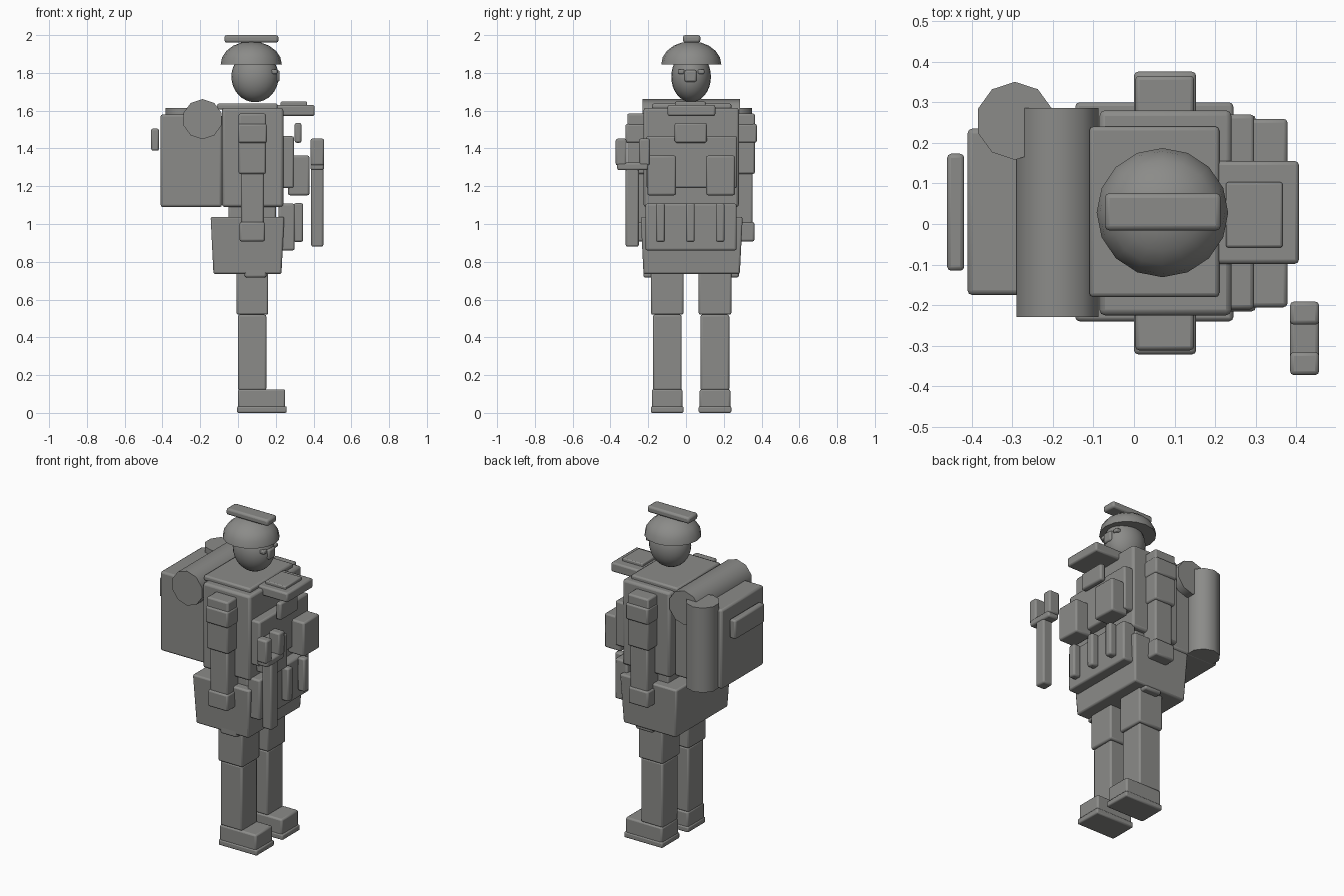
import bpy, bmesh, math

if "Cube" in bpy.data.objects:
    bpy.data.objects.remove(bpy.data.objects["Cube"])

GREY = bpy.data.materials.new("plain grey")
GREY.diffuse_color = (0.26, 0.26, 0.25, 1)
GREY.use_nodes = True
GREY.node_tree.nodes["Principled BSDF"].inputs["Base Color"].default_value = GREY.diffuse_color
CY = 0.027  # y of the figure's plane of symmetry


def finish(name, bm, bevel=0.0, angle=40):
    me = bpy.data.meshes.new(name)
    bmesh.ops.recalc_face_normals(bm, faces=bm.faces)
    bm.to_mesh(me)
    bm.free()
    ob = bpy.data.objects.new(name, me)
    bpy.context.collection.objects.link(ob)
    me.materials.append(GREY)
    if bevel:
        mod = ob.modifiers.new("soft edges", 'BEVEL')
        mod.width, mod.segments = bevel, 2
    bpy.ops.object.select_all(action='DESELECT')
    ob.select_set(True)
    bpy.context.view_layer.objects.active = ob
    bpy.ops.object.shade_smooth_by_angle(angle=math.radians(angle))
    return ob


def box(name, x, y, z, bevel=0.01, taper=0.0):
    """Box from (min, max) ranges; taper pulls the bottom edges inwards."""
    bm = bmesh.new()
    bmesh.ops.create_cube(bm, size=1)
    for v in bm.verts:
        s = [1 if c > 0 else 0 for c in v.co]
        v.co = (x[s[0]], y[s[1]], z[s[2]])
        if not s[2]:
            v.co.x += taper * (1 - 2 * s[0])
            v.co.y += taper * (1 - 2 * s[1])
    return finish(name, bm, bevel)


def pair(name, x, inner, outer, z, bevel=0.01):
    """Two mirrored boxes, given by their distance from the symmetry plane."""
    box("left_" + name, x, (CY + inner, CY + outer), z, bevel)
    box("right_" + name, x, (CY - outer, CY - inner), z, bevel)


def roll(name, centre, r, length, axis, sides=10):
    bm = bmesh.new()
    bmesh.ops.create_cone(bm, cap_ends=True, segments=sides,
                          radius1=r, radius2=r, depth=length)
    ob = finish(name, bm)
    ob.location = centre
    if axis == 'Y':
        ob.rotation_euler.x = math.pi / 2
    return ob


def ellipsoid(name, centre, radii, u, v, half=False):
    bm = bmesh.new()
    bmesh.ops.create_uvsphere(bm, u_segments=u, v_segments=v, radius=1)
    if half:
        geom = bm.verts[:] + bm.edges[:] + bm.faces[:]
        cut = bmesh.ops.bisect_plane(bm, geom=geom, plane_co=(0, 0, 0),
                                     plane_no=(0, 0, 1), clear_inner=True)
        rim = [e for e in cut['geom_cut'] if isinstance(e, bmesh.types.BMEdge)]
        bmesh.ops.contextual_create(bm, geom=rim)
    bmesh.ops.scale(bm, vec=radii, verts=bm.verts)
    ob = finish(name, bm)
    ob.location = centre
    return ob


# Boots and legs
pair("boot_sole", (-0.005, 0.258), 0.04, 0.213, (0, 0.035), 0.008)
pair("boot", (0, 0.25), 0.045, 0.208, (0.025, 0.125))
pair("shin", (0, 0.15), 0.05, 0.202, (0.12, 0.52))
pair("thigh", (-0.008, 0.16), 0.04, 0.213, (0.52, 0.80))
pair("hip_flap", (0.035, 0.15), 0.14, 0.253, (0.717, 0.78))

# Coat and torso
box("coat_skirt", (-0.145, 0.245), (-0.24, 0.30), (0.735, 1.038), taper=0.015)
box("waist", (-0.05, 0.20), (-0.19, 0.245), (0.98, 1.10))
box("torso", (-0.085, 0.24), (-0.225, 0.28), (1.09, 1.615), 0.014)
box("collar_plate", (-0.11, 0.21), (-0.18, 0.24), (1.605, 1.638))

# Chest gear
box("chest_panel", (0.225, 0.296), (-0.21, 0.27), (1.19, 1.465))
pair("chest_pouch", (0.265, 0.378), 0.08, 0.232, (1.152, 1.362))
box("chest_radio", (0.30, 0.336), (-0.06, 0.11), (1.43, 1.535))
box("chest_shelf", (0.20, 0.406), (-0.098, 0.155), (1.572, 1.63))
box("shelf_plate", (0.226, 0.366), (-0.058, 0.103), (1.62, 1.648), 0.006)

# Belt pouch with three sticks
box("belt_pouch", (0.215, 0.30), (-0.215, 0.268), (0.86, 1.108))
for i in (-1, 0, 1):
    y = 0.023 + 0.158 * i
    box("belt_stick", (0.295, 0.345), (y - 0.023, y + 0.023), (0.905, 1.11))

# Arms
pair("upper_arm", (0.003, 0.148), 0.20, 0.338, (1.265, 1.585))
pair("shoulder_band", (0, 0.153), 0.20, 0.348, (1.43, 1.53))
pair("forearm", (0.017, 0.137), 0.215, 0.325, (0.95, 1.275))
pair("hand", (0.008, 0.143), 0.21, 0.335, (0.908, 1.01))

# Forked staff
box("staff_shaft", (0.387, 0.452), (-0.32, -0.25), (0.88, 1.30))
box("staff_crossbar", (0.384, 0.456), (-0.365, -0.20), (1.285, 1.325))
for y in (-0.372, -0.248):
    box("staff_prong", (0.384, 0.456), (y, y + 0.057), (1.31, 1.452))

# Backpack and rolls
box("backpack", (-0.41, -0.085), (-0.175, 0.235), (1.09, 1.58), 0.012)
box("pack_pocket", (-0.46, -0.418), (-0.115, 0.173), (1.388, 1.505))
roll("bed_roll", (-0.188, 0.028, 1.555), 0.106, 0.515, 'Y')
roll("side_roll", (-0.293, 0.254, 1.353), 0.096, 0.523, 'Z')

# Head and helmet
ellipsoid("head", (0.09, CY, 1.78), (0.125, 0.105, 0.135), 24, 16)
box("nose", (0.185, 0.22), (-0.008, 0.056), (1.752, 1.815))
pair("eye", (0.175, 0.208), 0.036, 0.07, (1.795, 1.818), 0.006)
ellipsoid("helmet", (0.07, 0.028, 1.845), (0.162, 0.159, 0.122), 16, 10, True)
box("helmet_crest", (-0.072, 0.214), (-0.016, 0.076), (1.96, 2.0), 0.012)
